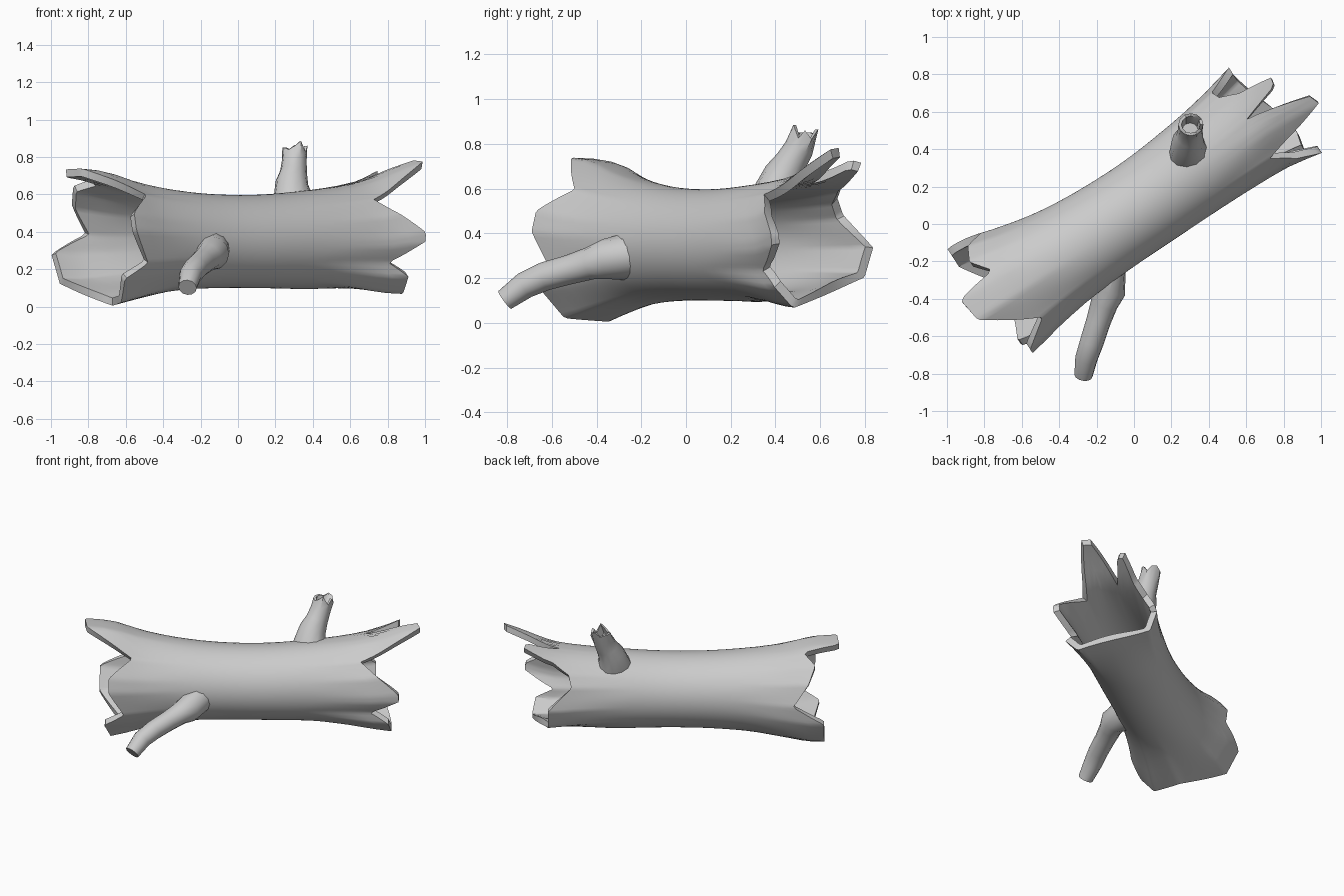
import bpy, bmesh, math
from mathutils import Vector

if "Cube" in bpy.data.objects:
    bpy.data.objects.remove(bpy.data.objects["Cube"])

# Log axis runs diagonally across the ground plane
D = Vector((0.84, 0.5426, 0)).normalized()
N = Vector((-D.y, D.x, 0))
Z = Vector((0, 0, 1))

# Body profile: t along axis, sideways centre, height centre, radius
PROFILE = [(-1.0, .075, .374, .37), (-.82, .073, .364, .360), (-.62, .068, .355, .312),
           (-.4, .062, .355, .272), (-.15, .06, .35, .252), (.15, .063, .348, .249),
           (.45, .08, .355, .262), (.7, .10, .36, .285), (.88, .117, .368, .312),
           (1.03, .12, .398, .343), (1.2, .12, .43, .37)]

# Jagged rims: angle in degrees (0 = back-left, 90 = up), t of the torn edge, radius factor
LEFT = [(5, -.71, 1), (30, -.81, 1), (50, -.85, 1), (68, -.77, 1), (76, -1.0, 1), (98, -.98, 1),
        (133, -.68, 1), (158, -.83, 1), (173, -.83, 1), (202, -.73, 1), (217, -.86, 1),
        (241, -.82, 1.09), (271, -.75, 1.03), (318, -.91, 1), (346, -.91, 1)]
RIGHT = [(25, .73, 1), (42, .75, 1), (57, .85, 1), (66, 1.04, 1), (74, 1.03, 1), (84, .81, 1),
         (99, 1.16, 1), (108, 1.18, 1), (135, .80, 1), (158, .92, 1), (181, 1.05, 1),
         (189, 1.05, 1), (206, .86, .96), (219, .98, 1.09), (239, 1.0, 1.13),
         (328, .88, 1), (354, .88, 1)]


def profile(t):
    """Smooth (Hermite) interpolation of the body profile."""
    P = PROFILE
    t = max(P[0][0], min(P[-1][0] - 1e-6, t))
    i = max(k for k in range(len(P) - 1) if P[k][0] <= t)
    a, b = P[i], P[i + 1]
    p, q = P[max(i - 1, 0)], P[min(i + 2, len(P) - 1)]
    h = b[0] - a[0]
    u = (t - a[0]) / h
    out = []
    for k in (1, 2, 3):
        m0 = (b[k] - p[k]) / (b[0] - p[0]) * h
        m1 = (q[k] - a[k]) / (q[0] - a[0]) * h
        out.append((2*u**3 - 3*u**2 + 1) * a[k] + (u**3 - 2*u**2 + u) * m0
                   + (3*u**2 - 2*u**3) * b[k] + (u**3 - u**2) * m1)
    return out


def rim(table, deg):
    """Torn edge position and the factor that flattens the rim between corners."""
    first, last = table[0], table[-1]
    pts = [(last[0] - 360, *last[1:])] + table + [(first[0] + 360, *first[1:])]
    for (a, ta, sa), (b, tb, sb) in zip(pts, pts[1:]):
        if a <= deg <= b:
            # polar equation of the straight chord between two corners
            A, B, G = (math.radians(v) for v in (a, b, deg))
            chord = sa * sb * math.sin(B - A) / (sa * math.sin(G - A) + sb * math.sin(B - G))
            return ta + (tb - ta) * (deg - a) / (b - a), chord


def log_point(t, ang, inset=0.0, scale=1.0):
    c, h, r = profile(t)
    r = r * scale - inset
    return D * t + N * (c + r * math.cos(ang)) + Z * (h + r * math.sin(ang))


def snap_to_log(p, inset):
    t = p.dot(D)
    c, h, _ = profile(t)
    return log_point(t, math.atan2(p.z - h, p.dot(N) - c), inset)


def build(name, rings, closed=False, cap_end=False, angle=35):
    """Skin a list of rings of points; closed joins last ring to the first."""
    bm = bmesh.new()
    vs = [[bm.verts.new(p) for p in ring] for ring in rings]
    n = len(vs[0])
    pairs = list(zip(vs, vs[1:])) + ([(vs[-1], vs[0])] if closed else [])
    for a, b in pairs:
        for i in range(n):
            j = (i + 1) % n
            bm.faces.new((a[i], a[j], b[j], b[i]))
    if cap_end:
        bm.faces.new(vs[-1])
    bmesh.ops.recalc_face_normals(bm, faces=bm.faces)
    me = bpy.data.meshes.new(name)
    bm.to_mesh(me)
    bm.free()
    ob = bpy.data.objects.new(name, me)
    bpy.context.collection.objects.link(ob)
    bpy.context.view_layer.objects.active = ob
    ob.select_set(True)
    bpy.ops.object.shade_smooth_by_angle(angle=math.radians(angle))
    ob.select_set(False)
    return ob


def tube_rings(path, sides):
    """Rings square to a path of (x, y, z, radius)."""
    pts = [Vector(p[:3]) for p in path]
    rings = []
    for i, p in enumerate(pts):
        tan = (pts[min(i + 1, len(pts) - 1)] - pts[max(i - 1, 0)]).normalized()
        u = Vector((1, 0, 0))
        u = (u - tan * u.dot(tan)).normalized()
        v = tan.cross(u)
        rings.append([p + path[i][3] * (u * math.cos(2 * math.pi * k / sides)
                                        + v * math.sin(2 * math.pi * k / sides))
                      for k in range(sides)])
    return rings


# Hollow trunk: outer wall left to right, then inner wall back again
SIDES, STEPS = 120, 20
outer, inner = [], []
for s in range(STEPS + 1):
    f = s / STEPS
    ro, ri = [], []
    for k in range(SIDES):
        deg = 360 * k / SIDES
        (a, ca), (b, cb) = rim(LEFT, deg), rim(RIGHT, deg)
        t = a + (b - a) * f
        # rims are angular, fading to a round middle
        wa, wb = max(0, 1 - f / .28), max(0, 1 - (1 - f) / .28)
        scale = 1 + wa * (ca - 1) + wb * (cb - 1)
        wall = .022 + .02 * min(1, abs(t) / .8)
        ro.append(log_point(t, math.radians(deg), 0, scale))
        ri.append(log_point(t, math.radians(deg), wall, scale))
    outer.append(ro)
    inner.append(ri)
build("hollow_trunk", outer + inner[::-1], closed=True)

# Long side branch, drooping toward the front
rings = tube_rings([(-.120, -.27, .285, .108), (-.135, -.36, .285, .09), (-.16, -.43, .265, .073),
                    (-.19, -.52, .238, .066), (-.225, -.63, .208, .064), (-.255, -.72, .168, .06),
                    (-.27, -.81, .102, .049)], 12)
rings[0] = [snap_to_log(p, .012) for p in rings[0]]
build("side_branch", rings, cap_end=True)

# Short broken stub on top, hollow with a torn rim
rings = tube_rings([(.28, .405, .60, .115), (.288, .435, .66, .088), (.297, .47, .72, .072),
                    (.301, .505, .78, .066), (.304, .532, .84, .068)], 12)
rings[0] = [snap_to_log(p, .012) for p in rings[0]]
jag = [.02, -.02, .015, .025, 0, .01, .01, .01, 0, .02, .045, -.015]
c = Vector((.304, .532, .84))
rings[-1] = [c + Vector((.067 * math.cos(k * math.pi / 6), .06 * math.sin(k * math.pi / 6), j))
             for k, j in enumerate(jag)]
lip = [c + (p - c) * .75 + Z * j * .2 for p, j in zip(rings[-1], jag)]
floor = [c + Vector((-.004, -.03, -.06)) + (p - c) * .85 for p in lip]
build("broken_stub", rings + [lip, floor], cap_end=True)
